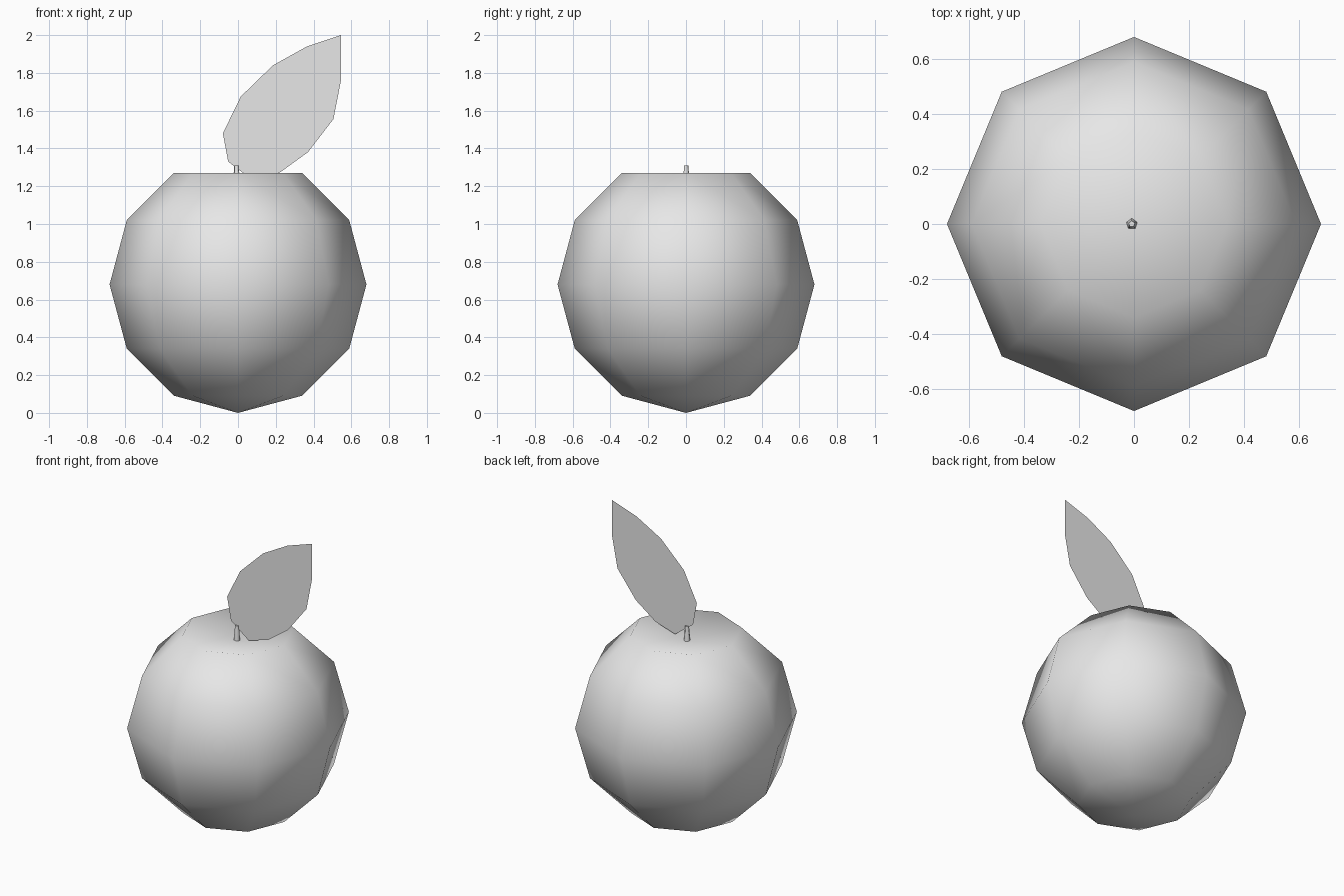
import bpy
import bmesh
from math import radians

cube = bpy.data.objects.get("Cube")
if cube:
    bpy.data.objects.remove(cube, do_unlink=True)

R = 0.68
DIP_Z = 1.21

grey = bpy.data.materials.new("plain grey")
grey.use_nodes = True
grey.diffuse_color = (0.8, 0.8, 0.8, 1)
grey.node_tree.nodes["Principled BSDF"].inputs["Base Color"].default_value = (0.8, 0.8, 0.8, 1)


def finish(name, bm, smooth):
    """Turn a bmesh into a named, coloured object."""
    for face in bm.faces:
        face.smooth = smooth
    mesh = bpy.data.meshes.new(name)
    bm.to_mesh(mesh)
    bm.free()
    mesh.materials.append(grey)
    obj = bpy.data.objects.new(name, mesh)
    bpy.context.collection.objects.link(obj)
    return obj


# Fruit body: low-poly sphere whose top pole is pushed in
bm = bmesh.new()
bmesh.ops.create_uvsphere(bm, u_segments=8, v_segments=6, radius=R)
bmesh.ops.translate(bm, verts=bm.verts, vec=(0, 0, R))
max(bm.verts, key=lambda v: v.co.z).co.z = DIP_Z
finish("fruit_body", bm, True)

# Stem: small tapered five-sided peg standing in the dip
bm = bmesh.new()
bmesh.ops.create_cone(bm, cap_ends=True, segments=5, radius1=0.021, radius2=0.012, depth=0.1)
bmesh.ops.translate(bm, verts=bm.verts, vec=(-0.008, 0, 1.26))
stem = finish("stem", bm, True)
bpy.context.view_layer.objects.active = stem
stem.select_set(True)
bpy.ops.object.shade_smooth_by_angle(angle=radians(75))

# Leaf: one flat outline, base to tip along each side
lower_side = [(0.08, 1.23), (0.225, 1.275), (0.37, 1.38), (0.505, 1.555), (0.545, 1.76)]
upper_side = [(0.545, 2.0), (0.365, 1.94), (0.185, 1.84), (0.015, 1.675), (-0.08, 1.48), (-0.052, 1.33)]
bm = bmesh.new()
bm.faces.new([bm.verts.new((x, 0, z)) for x, z in lower_side + upper_side])
finish("leaf", bm, False)
